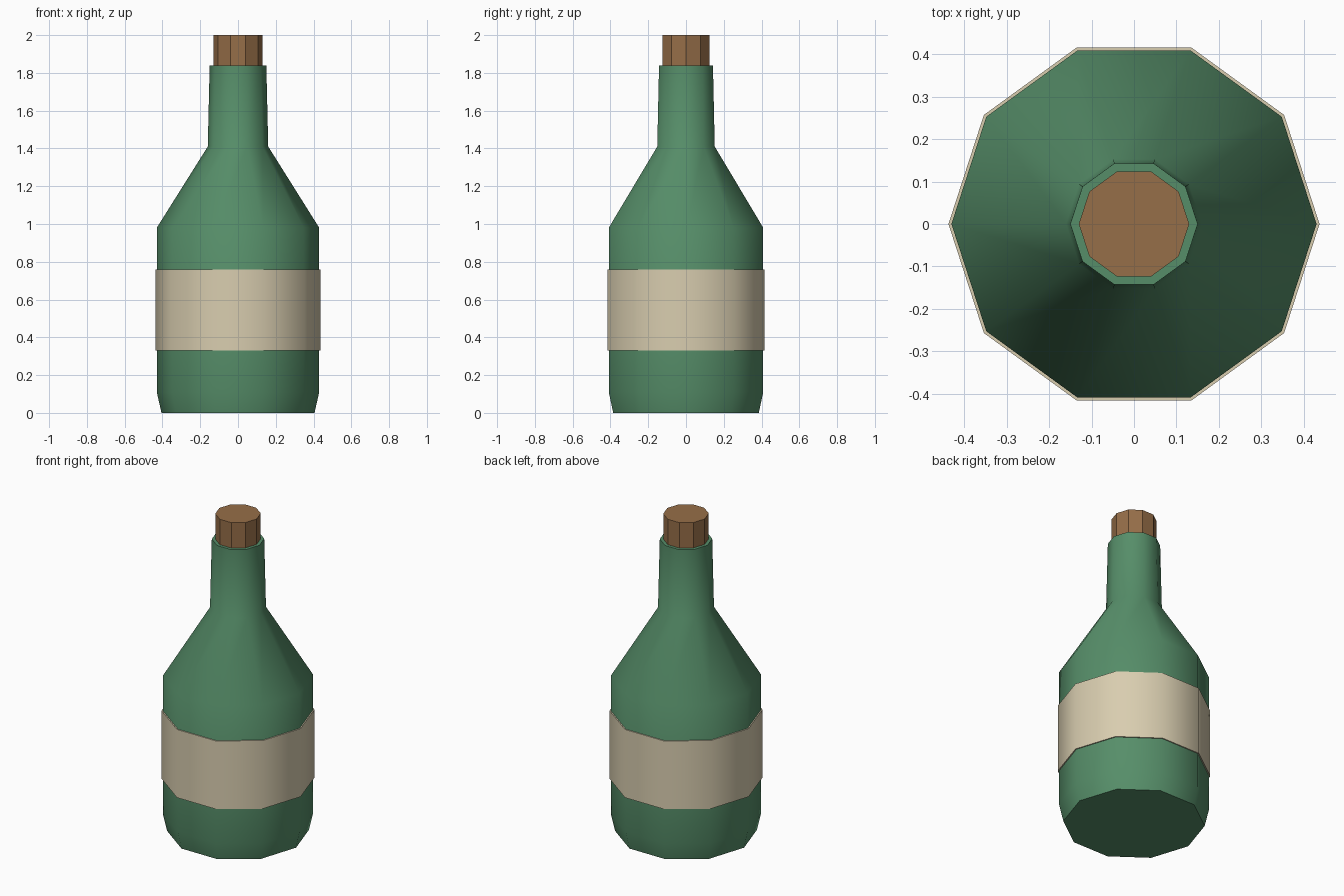
import bpy, bmesh, math

if "Cube" in bpy.data.objects:
    bpy.data.objects.remove(bpy.data.objects["Cube"])

SIDES = 10


def material(name, rgb):
    m = bpy.data.materials.new(name)
    m.diffuse_color = (*rgb, 1.0)
    m.use_nodes = True
    m.node_tree.nodes["Principled BSDF"].inputs["Base Color"].default_value = m.diffuse_color
    return m


def lathe(name, profile, mat, smooth=True, closed=False):
    """Spin a (radius, z) profile; an open profile is capped at both ends."""
    bm = bmesh.new()
    rings = []
    for r, z in profile:
        rings.append([bm.verts.new((r * math.cos(2 * math.pi * i / SIDES),
                                    r * math.sin(2 * math.pi * i / SIDES), z))
                      for i in range(SIDES)])
    pairs = list(zip(rings, rings[1:]))
    if closed:
        pairs.append((rings[-1], rings[0]))
    else:
        bm.faces.new(rings[0][::-1])
        bm.faces.new(rings[-1])
    for a, b in pairs:
        for i in range(SIDES):
            j = (i + 1) % SIDES
            bm.faces.new((a[i], a[j], b[j], b[i]))
    bmesh.ops.recalc_face_normals(bm, faces=bm.faces)
    mesh = bpy.data.meshes.new(name)
    bm.to_mesh(mesh)
    bm.free()
    mesh.materials.append(mat)
    obj = bpy.data.objects.new(name, mesh)
    bpy.context.collection.objects.link(obj)
    if smooth:
        bpy.ops.object.select_all(action='DESELECT')
        obj.select_set(True)
        bpy.context.view_layer.objects.active = obj
        bpy.ops.object.shade_smooth_by_angle(angle=math.radians(45))
    return obj


green = material("green_glass", (0.093, 0.27, 0.141))
cream = material("cream_paper", (0.69, 0.61, 0.43))
brown = material("brown_cork", (0.305, 0.156, 0.065))

# Glass body with tapered base, shoulder and neck
lathe("bottle_body", [(0.405, 0), (0.43, 0.11), (0.43, 0.98),
                      (0.16, 1.41), (0.15, 1.84)], green)

# Paper band wrapped around the body
lathe("label_band", [(0.428, 0.33), (0.437, 0.33),
                     (0.437, 0.76), (0.428, 0.76)], cream, closed=True)

# Faceted stopper
lathe("cork", [(0.13, 1.80), (0.13, 2.0)], brown, smooth=False)
